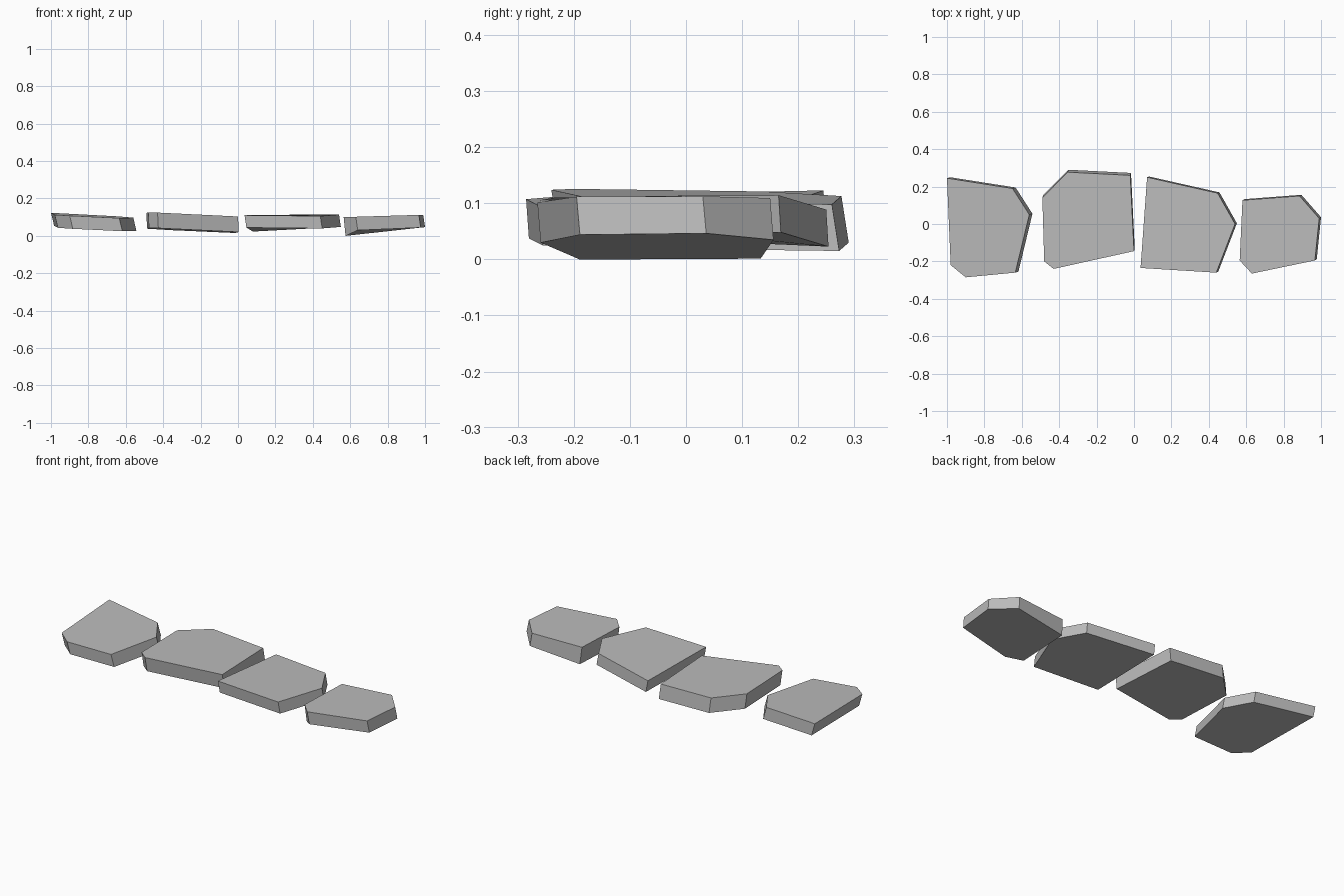
import bpy
import bmesh
from mathutils import Vector

cube = bpy.data.objects.get("Cube")
if cube:
    bpy.data.objects.remove(cube)

stone = bpy.data.materials.new("stone_grey")
stone.use_nodes = True
colour = (0.5, 0.5, 0.5, 1)
stone.diffuse_color = colour
stone.node_tree.nodes["Principled BSDF"].inputs["Base Color"].default_value = colour


def slab(name, outline, height, thickness, slope, lean, twist=0, taper=0):
    """Tilted flat stone: the top follows a sloped sheet over the outline,
    and the underside hangs below it, shifted sideways by the lean."""
    bm = bmesh.new()
    left_edge = min(x for x, y in outline)
    right_edge = max(x for x, y in outline)
    middle = (left_edge + right_edge) / 2
    top, underside = [], []
    for x, y in outline:
        across = x - middle
        z = height + slope[0] * across + slope[1] * y + twist * across * y
        corner = Vector((x, y, z))
        drop = Vector((lean[0], lean[1], taper * across - thickness))
        top.append(bm.verts.new(corner))
        underside.append(bm.verts.new(corner + drop))
    bm.faces.new(top)
    bm.faces.new(reversed(underside))
    # Side walls between neighbouring corners
    for i in range(len(top)):
        bm.faces.new((top[i - 1], underside[i - 1], underside[i], top[i]))
    bmesh.ops.recalc_face_normals(bm, faces=bm.faces)
    mesh = bpy.data.meshes.new(name)
    bm.to_mesh(mesh)
    bm.free()
    mesh.materials.append(stone)
    slab_object = bpy.data.objects.new(name, mesh)
    bpy.context.collection.objects.link(slab_object)
    return slab_object


# Row of four irregular paving stones, outlines run counter-clockwise
slab("far_right_stone",
     [(-1, .245), (-.98, -.22), (-.9, -.285), (-.635, -.26), (-.56, .05), (-.65, .19)],
     height=.107, thickness=.07, slope=(-.05, .02), lean=(.017, .005))

slab("inner_right_stone",
     [(-.49, .14), (-.48, -.2), (-.43, -.24), (0, -.145), (-.02, .26), (-.355, .277)],
     height=.112, thickness=.083, slope=(-.045, -.015), lean=(.004, .013))

slab("inner_left_stone",
     [(.07, .25), (.035, -.235), (.44, -.26), (.54, 0), (.447, .165)],
     height=.106, thickness=.066, slope=(.03, -.006), lean=(.01, .004), twist=.17)

# The last stone is a wedge, thicker towards its neighbour
far_left_stone = slab(
    "far_left_stone",
    [(.58, .127), (.565, -.195), (.63, -.265), (.967, -.195), (.99, .03), (.885, .15)],
    height=.106, thickness=.083, slope=(.03, 0), lean=(.01, .006), taper=.08)

# Lift the frontmost corner of the wedge's underside
corners = far_left_stone.data.vertices
front_corner = min(corners, key=lambda v: (round(v.co.y, 1), v.co.z))
front_corner.co.z += .023
